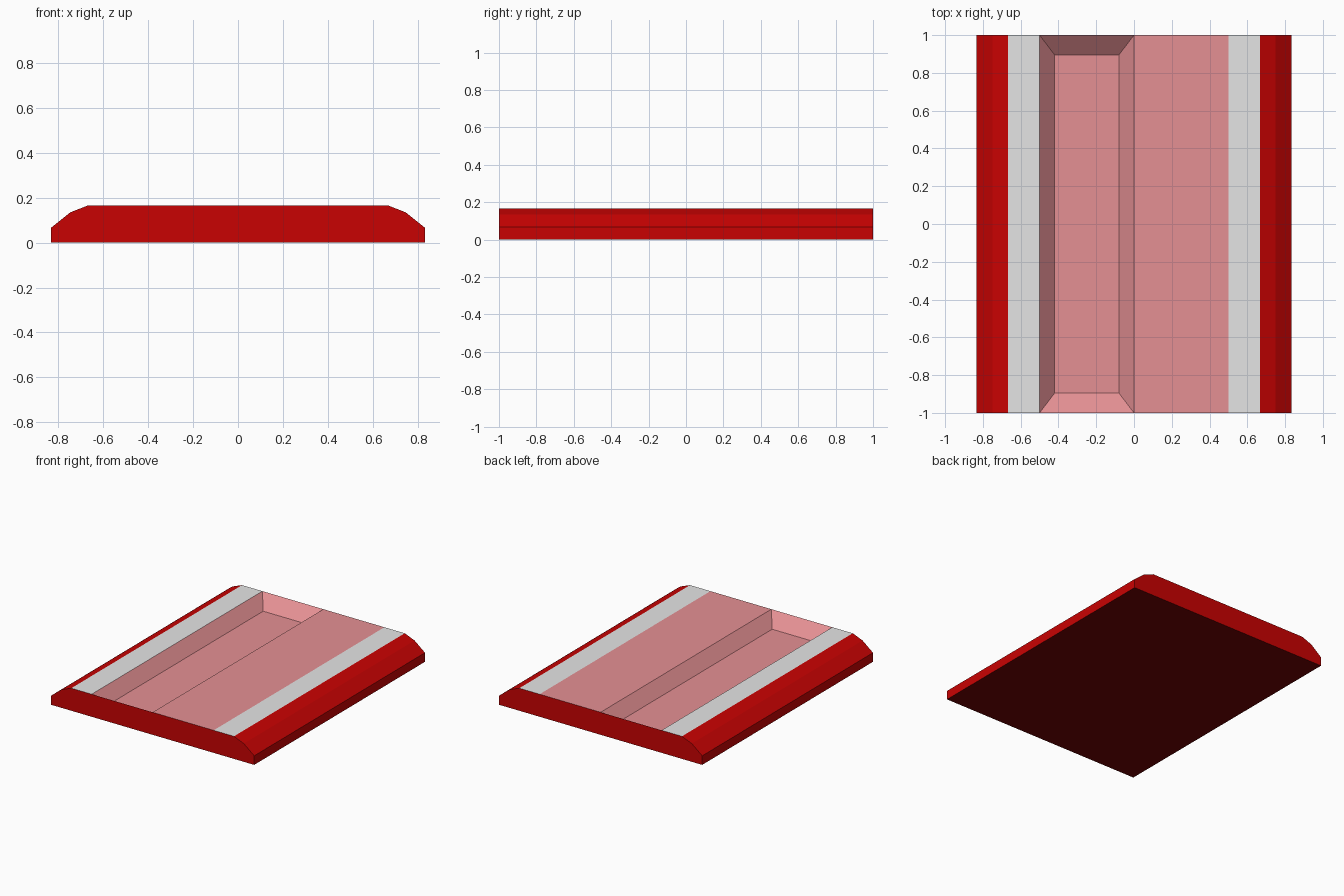
import bpy, bmesh

if "Cube" in bpy.data.objects:
    bpy.data.objects.remove(bpy.data.objects["Cube"])


def material(name, rgb):
    """Flat colour given as sRGB 0-255, stored as linear."""
    lin = [((c / 255 + 0.055) / 1.055) ** 2.4 if c > 10 else c / 255 / 12.92 for c in rgb]
    m = bpy.data.materials.new(name)
    m.diffuse_color = (*lin, 1)
    m.use_nodes = True
    m.node_tree.nodes["Principled BSDF"].inputs["Base Color"].default_value = m.diffuse_color
    return m


RED, GREY, PINK, DARK = 0, 1, 2, 3
L, TOP, FLOOR = 1.0, 0.167, 0.08

# Cross-section: half profile from the centre out, mirrored in x
half = [(0.5, TOP), (0.667, TOP), (0.748, 0.135), (0.833, 0.067), (0.833, 0)]
profile = [(-x, z) for x, z in reversed(half)] + [(0, TOP)] + half

bm = bmesh.new()
section = bm.faces.new([bm.verts.new((x, -L, z)) for x, z in profile])
ext = bmesh.ops.extrude_face_region(bm, geom=[section], use_keep_orig=True)
bmesh.ops.translate(bm, vec=(0, 2 * L, 0),
                    verts=[v for v in ext["geom"] if isinstance(v, bmesh.types.BMVert)])
bmesh.ops.recalc_face_normals(bm, faces=bm.faces)

# Colours by position: grey strips either side of a pink centre, dark underside
recess = None
for f in bm.faces:
    c = f.calc_center_median()
    if f.normal.z > 0.99:
        f.material_index = GREY if abs(c.x) > 0.5 else PINK
        if -0.5 < c.x < 0:
            recess = f
    elif f.normal.z < -0.99:
        f.material_index = DARK

# Sunken tray with sloping walls on the left half of the centre
bmesh.ops.inset_individual(bm, faces=[recess], thickness=0.05)
for v in recess.verts:
    v.co.x = -0.08 if v.co.x > -0.25 else -0.42
    v.co.y = 0.895 if v.co.y > 0 else -0.895
    v.co.z = FLOOR
bm.normal_update()

mesh = bpy.data.meshes.new("platform")
bm.to_mesh(mesh)
bm.free()
for m in (material("red", (201, 2, 2)),
          material("light grey", (229, 229, 229)),
          material("pink", (229, 144, 148)),
          material("dark red", (113, 2, 2))):
    mesh.materials.append(m)
bpy.context.collection.objects.link(bpy.data.objects.new("platform", mesh))
